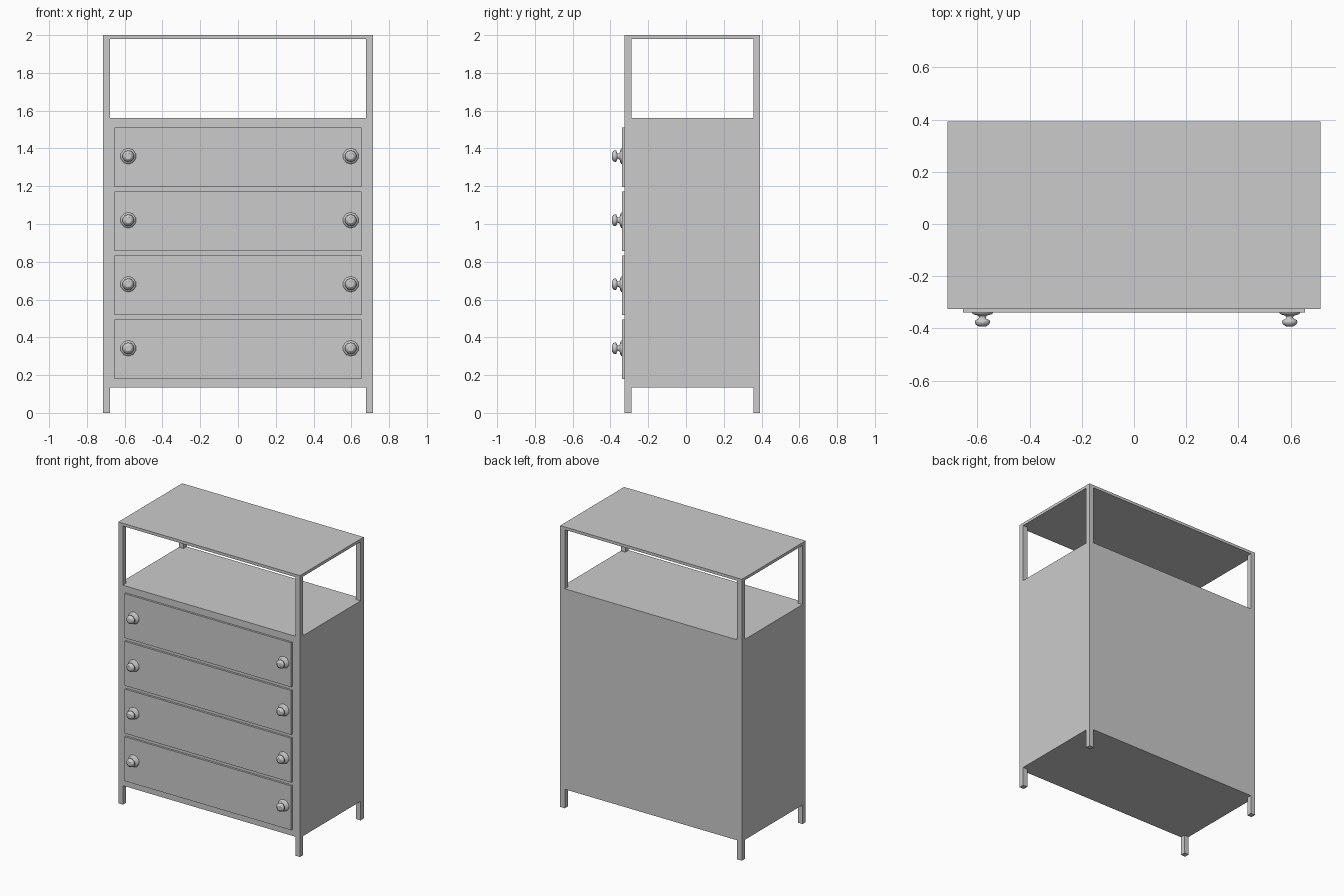
import bpy, bmesh, math

if "Cube" in bpy.data.objects:
    bpy.data.objects.remove(bpy.data.objects["Cube"])

X, Y0, Y1 = 0.714, -0.325, 0.393   # cabinet outer limits
POST = 0.036                       # square post width
BASE, SHELF, LID, TOP = 0.135, 1.56, 1.98, 2.0


def box(name, lo, hi):
    bm = bmesh.new()
    bmesh.ops.create_cube(bm, size=1)
    for v in bm.verts:
        v.co = [lo[i] + (v.co[i] + 0.5) * (hi[i] - lo[i]) for i in range(3)]
    me = bpy.data.meshes.new(name)
    bm.to_mesh(me)
    bm.free()
    ob = bpy.data.objects.new(name, me)
    bpy.context.collection.objects.link(ob)
    return ob


def knob_mesh(sides=10):
    # (radius, distance out from drawer front)
    profile = [(0.042, 0), (0.042, 0.003), (0.034, 0.008), (0.018, 0.012),
               (0.013, 0.019), (0.017, 0.025), (0.029, 0.030), (0.031, 0.037),
               (0.027, 0.046), (0.016, 0.053)]
    bm = bmesh.new()
    rings = []
    for r, d in profile:
        ring = []
        for i in range(sides):
            a = 2 * math.pi * (i + 0.5) / sides
            ring.append(bm.verts.new((r * math.cos(a), -d, r * math.sin(a))))
        rings.append(ring)
    for a, b in zip(rings, rings[1:]):
        for i in range(sides):
            j = (i + 1) % sides
            bm.faces.new((a[i], a[j], b[j], b[i]))
    bm.faces.new(rings[0])
    bm.faces.new(rings[-1])
    bmesh.ops.recalc_face_normals(bm, faces=bm.faces)
    for f in bm.faces:
        f.smooth = len(f.verts) == 4
    me = bpy.data.meshes.new("knob")
    bm.to_mesh(me)
    bm.free()
    return me


# Cabinet case and raised top board
box("case", (-X, Y0, BASE), (X, Y1, SHELF))
box("top_board", (-X, Y0, LID), (X, Y1, TOP))

# Corner legs below and posts above the case
for sx, x in (("left", -X), ("right", X - POST)):
    for sy, y in (("front", Y0), ("back", Y1 - POST)):
        box(f"{sy}_{sx}_leg", (x, y, 0), (x + POST, y + POST, BASE))
        box(f"{sy}_{sx}_post", (x, y, SHELF), (x + POST, y + POST, LID))

# Drawer fronts, each with two knobs
knob = knob_mesh()
for n in range(4):
    z = 0.18 + 0.339 * n
    box(f"drawer_front_{n + 1}", (-0.655, -0.339, z), (0.655, Y0 + 0.004, z + 0.315))
    for side, x in (("left", -0.581), ("right", 0.597)):
        ob = bpy.data.objects.new(f"{side}_knob_{n + 1}", knob)
        ob.location = (x, -0.339, z + 0.162)
        bpy.context.collection.objects.link(ob)
